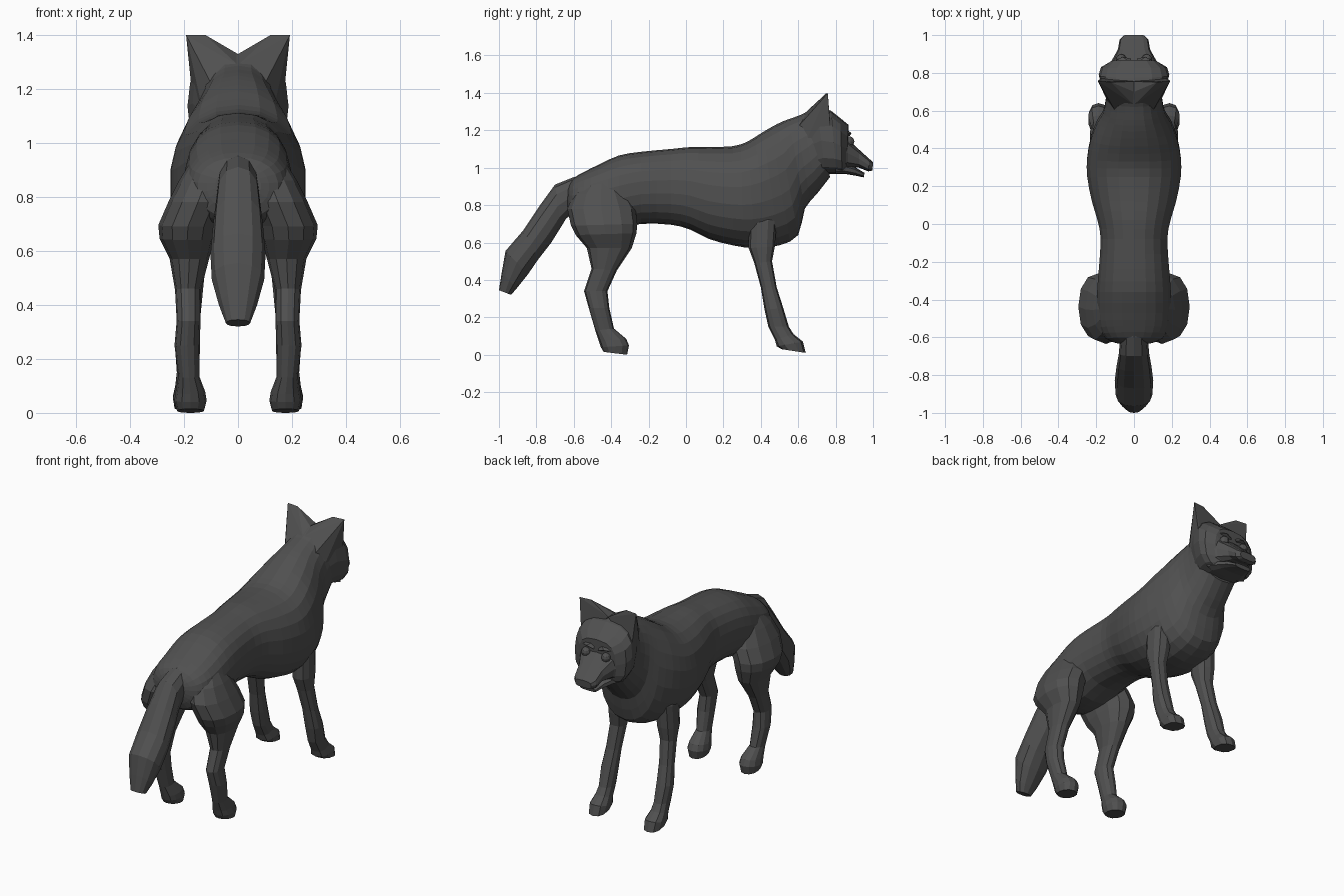
import bpy, bmesh, math
from mathutils import Vector

fur = bpy.data.materials.new("dark_grey_fur")
fur.diffuse_color = (0.08, 0.08, 0.08, 1)


def finish(name, bm, mirror=False):
    bmesh.ops.recalc_face_normals(bm, faces=bm.faces)
    me = bpy.data.meshes.new(name)
    bm.to_mesh(me)
    bm.free()
    me.materials.append(fur)
    ob = bpy.data.objects.new(name, me)
    bpy.context.collection.objects.link(ob)
    if mirror:
        mod = ob.modifiers.new("mirror", 'MIRROR')
        mod.use_mirror_merge = False
    return ob


def refine(rings):
    """Insert a curved in-between ring in every gap."""
    out = [rings[0]]
    for i in range(len(rings) - 1):
        p, a = rings[max(i - 1, 0)], rings[i]
        b, n = rings[i + 1], rings[min(i + 2, len(rings) - 1)]
        out.append([(9 * (u + v) - s - e) / 16 for s, u, v, e in zip(p, a, b, n)])
        out.append(b)
    return out


def loft(name, rings, sides=10, power=2.2, mirror=False):
    """Each ring: (y, z) of one edge, (y, z) of the opposite edge, x centre, x half width."""
    bm = bmesh.new()
    loops = []
    for ya, za, yb, zb, xc, w in rings:
        loop = []
        for i in range(sides):
            t = 2 * math.pi * i / sides
            c = math.copysign(abs(math.cos(t)) ** (2 / power), math.cos(t))
            s = math.copysign(abs(math.sin(t)) ** (2 / power), math.sin(t))
            loop.append(bm.verts.new((xc + w * s, (ya + yb) / 2 + c * (ya - yb) / 2,
                                      (za + zb) / 2 + c * (za - zb) / 2)))
        loops.append(loop)
    for a, b in zip(loops, loops[1:]):
        for i in range(sides):
            j = (i + 1) % sides
            bm.faces.new((a[i], a[j], b[j], b[i]))
    bm.faces.new(loops[0])
    bm.faces.new(loops[-1])
    return finish(name, bm, mirror)


def hull(name, points, mirror=False):
    bm = bmesh.new()
    for p in points:
        bm.verts.new(p)
    bmesh.ops.convex_hull(bm, input=bm.verts)
    return finish(name, bm, mirror)


# Torso, running from the rump up into the neck
loft("torso_and_neck", refine([
    (-0.63, 0.90, -0.635, 0.78, 0, 0.085),
    (-0.60, 0.945, -0.615, 0.72, 0, 0.15),
    (-0.54, 0.98, -0.56, 0.69, 0, 0.185),
    (-0.47, 1.015, -0.47, 0.67, 0, 0.195),
    (-0.36, 1.065, -0.36, 0.67, 0, 0.197),
    (-0.24, 1.085, -0.24, 0.70, 0, 0.188),
    (-0.08, 1.10, -0.08, 0.695, 0, 0.178),
    (0.02, 1.11, 0.02, 0.67, 0, 0.195),
    (0.12, 1.11, 0.12, 0.62, 0, 0.225),
    (0.25, 1.115, 0.25, 0.585, 0, 0.25),
    (0.33, 1.14, 0.37, 0.57, 0, 0.25),
    (0.41, 1.19, 0.50, 0.585, 0, 0.23),
    (0.49, 1.235, 0.60, 0.64, 0, 0.195),
    (0.55, 1.26, 0.635, 0.78, 0, 0.165),
    (0.62, 1.285, 0.70, 0.86, 0, 0.15),
    (0.69, 1.325, 0.77, 0.95, 0, 0.15)]), sides=22, power=2.25)

# Skull with wide cheeks
loft("head", [
    (0.62, 1.27, 0.69, 0.96, 0, 0.135),
    (0.70, 1.325, 0.745, 0.965, 0, 0.168),
    (0.775, 1.305, 0.805, 0.965, 0, 0.187),
    (0.825, 1.265, 0.835, 0.965, 0, 0.175),
    (0.868, 1.23, 0.85, 0.97, 0, 0.125),
    (0.868, 1.17, 0.865, 0.985, 0, 0.09)], sides=16, power=2.9)
loft("muzzle", [
    (0.81, 1.18, 0.81, 0.985, 0, 0.165),
    (0.865, 1.155, 0.865, 1.0, 0, 0.118),
    (0.925, 1.097, 0.925, 1.0, 0, 0.085),
    (0.98, 1.047, 0.975, 0.98, 0, 0.076),
    (1.0, 1.03, 0.997, 0.985, 0, 0.055)], sides=12, power=3.2)
loft("lower_jaw", [
    (0.80, 1.03, 0.80, 0.965, 0, 0.14),
    (0.85, 1.02, 0.86, 0.965, 0, 0.105),
    (0.90, 1.005, 0.91, 0.957, 0, 0.08),
    (0.955, 0.972, 0.95, 0.948, 0, 0.055)], sides=10, power=2.8)

# Ears flare out of the nape and the sides of the skull
hull("ears", [(0.0, 0.63, 1.287), (0.0, 0.70, 1.328), (0.0, 0.755, 1.325), (0.10, 0.60, 1.22),
              (0.14, 0.65, 1.16), (0.168, 0.775, 1.16), (0.12, 0.75, 1.398),
              (0.192, 0.758, 1.398), (0.172, 0.735, 1.30), (0.165, 0.77, 1.25),
              (0.08, 0.70, 1.345)], True)

# Brow ridges and eyes
hull("brows", [(0.015, 0.875, 1.17), (0.015, 0.85, 1.21), (0.12, 0.855, 1.18),
               (0.11, 0.82, 1.22), (0.06, 0.885, 1.185), (0.07, 0.84, 1.16)], True)
bm = bmesh.new()
bmesh.ops.create_uvsphere(bm, u_segments=10, v_segments=6, radius=0.028)
bmesh.ops.translate(bm, verts=bm.verts, vec=Vector((0.068, 0.872, 1.14)))
finish("eyes", bm, True)

# Hind legs: thigh, hock and paw
loft("hind_legs", [
    (-0.37, 0.94, -0.53, 0.92, 0.11, 0.065),
    (-0.31, 0.86, -0.60, 0.86, 0.118, 0.1),
    (-0.27, 0.78, -0.635, 0.78, 0.148, 0.11),
    (-0.26, 0.70, -0.615, 0.69, 0.185, 0.11),
    (-0.265, 0.65, -0.59, 0.64, 0.188, 0.102),
    (-0.29, 0.57, -0.53, 0.57, 0.18, 0.073),
    (-0.37, 0.45, -0.505, 0.46, 0.185, 0.048),
    (-0.42, 0.34, -0.545, 0.34, 0.183, 0.044),
    (-0.41, 0.25, -0.52, 0.25, 0.188, 0.047),
    (-0.385, 0.14, -0.485, 0.13, 0.182, 0.039),
    (-0.32, 0.085, -0.465, 0.07, 0.176, 0.055),
    (-0.305, 0.05, -0.455, 0.04, 0.176, 0.06),
    (-0.315, 0.0, -0.44, 0.015, 0.176, 0.05)], sides=12, power=2.2, mirror=True)

# Front legs: shoulder, foreleg and paw
loft("front_legs", [
    (0.45, 0.82, 0.36, 0.81, 0.15, 0.04),
    (0.485, 0.72, 0.335, 0.70, 0.158, 0.06),
    (0.475, 0.58, 0.335, 0.57, 0.165, 0.055),
    (0.46, 0.50, 0.365, 0.49, 0.17, 0.046),
    (0.485, 0.36, 0.40, 0.36, 0.18, 0.043),
    (0.52, 0.25, 0.42, 0.24, 0.188, 0.047),
    (0.55, 0.15, 0.44, 0.15, 0.187, 0.041),
    (0.575, 0.11, 0.475, 0.08, 0.188, 0.046),
    (0.625, 0.07, 0.485, 0.045, 0.187, 0.056),
    (0.64, 0.01, 0.51, 0.03, 0.187, 0.05)], sides=10, power=2.5, mirror=True)

# Bushy hanging tail
loft("tail", [
    (-0.50, 0.97, -0.56, 0.78, 0, 0.055),
    (-0.60, 0.95, -0.64, 0.73, 0, 0.075),
    (-0.70, 0.91, -0.67, 0.68, 0, 0.08),
    (-0.78, 0.80, -0.72, 0.60, 0, 0.092),
    (-0.87, 0.665, -0.79, 0.51, 0, 0.102),
    (-0.965, 0.555, -0.845, 0.43, 0, 0.097),
    (-0.985, 0.44, -0.905, 0.355, 0, 0.07),
    (-1.0, 0.345, -0.935, 0.32, 0, 0.045)], sides=12)
